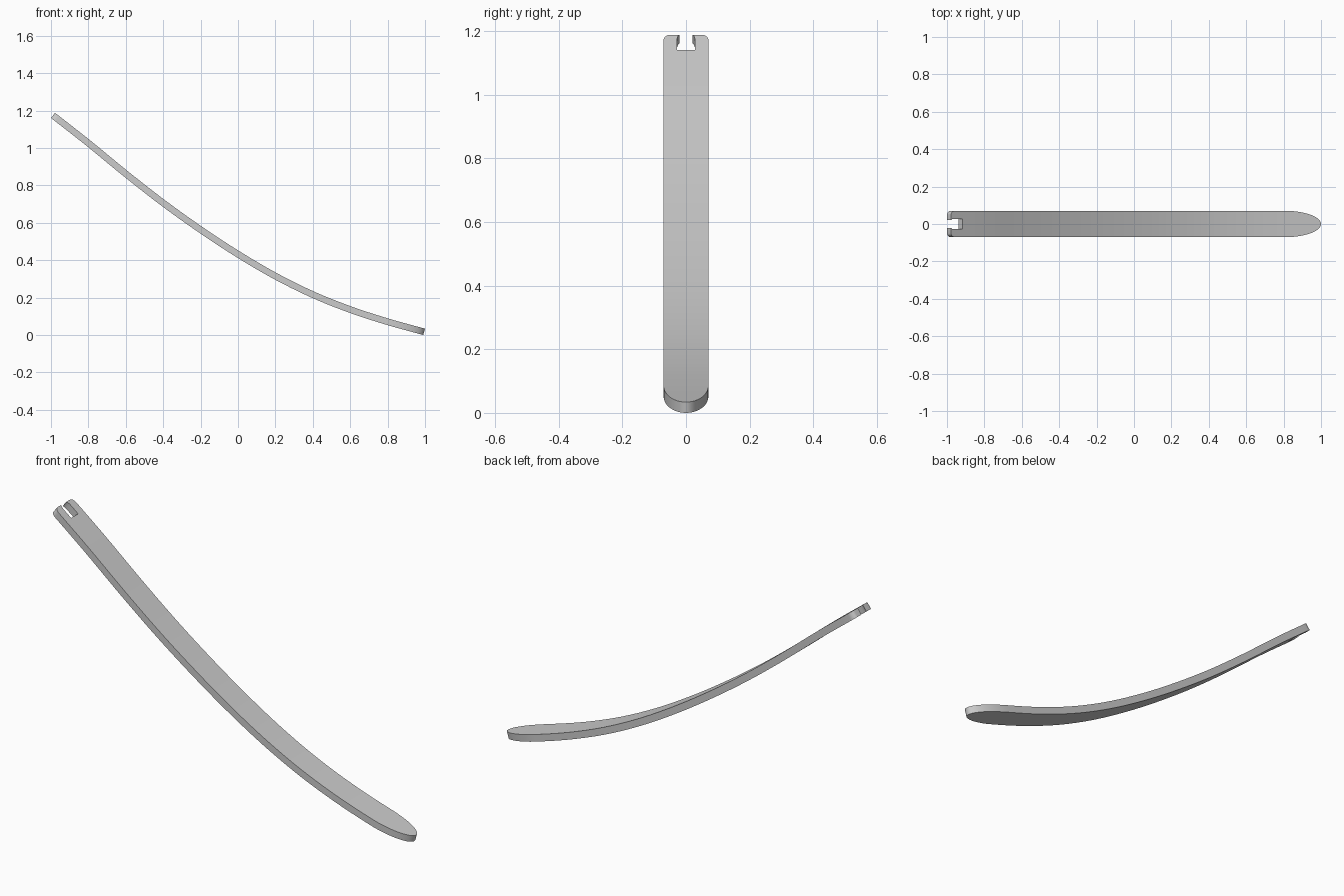
import bpy, bmesh, math
from mathutils import Vector

if "Cube" in bpy.data.objects:
    bpy.data.objects.remove(bpy.data.objects["Cube"])

THICK, HALF_W, SLOT_W, SLOT_L = 0.035, 0.0705, 0.028, 0.077
ROUND_L, ROUND_W, TIP_L = 0.028, 0.02, 0.20

# centre line seen from the front (x, z)
PATH = [(-0.989, 1.174), (-0.8, 1.026), (-0.6, 0.862), (-0.4, 0.706), (-0.2, 0.563),
        (0, 0.432), (0.2, 0.315), (0.4, 0.216), (0.6, 0.136), (0.8, 0.071), (0.995, 0.017)]


def smooth_path(pts, n=20):
    """Catmull-Rom curve through the points."""
    p = [Vector(q) for q in pts]
    p = [2 * p[0] - p[1]] + p + [2 * p[-1] - p[-2]]
    out = []
    for i in range(1, len(p) - 2):
        a, b, c, d = p[i - 1:i + 3]
        for k in range(n):
            t = k / n
            out.append(0.5 * (2 * b + (c - a) * t + (2 * a - 5 * b + 4 * c - d) * t * t
                              + (3 * b - a - 3 * c + d) * t ** 3))
    return out + [p[-2]]


curve = smooth_path(PATH)
dist = [0.0]
for a, b in zip(curve, curve[1:]):
    dist.append(dist[-1] + (b - a).length)
total = dist[-1]


def frame(s):
    """Point and upward normal at arc length s."""
    i = max(k for k in range(len(dist) - 1) if dist[k] <= s + 1e-9)
    a, b = curve[i], curve[i + 1]
    t = (b - a).normalized()
    return a + t * (s - dist[i]), Vector((-t.y, t.x))


def half_width(s):
    if s < ROUND_L:                       # rounded shoulders at the slotted end
        k = 1 - s / ROUND_L
        return HALF_W - ROUND_W * (1 - math.sqrt(1 - k * k))
    k = max(0, 1 - (total - s) / TIP_L)   # elliptical tip
    return HALF_W * math.sqrt(max(0, 1 - k * k))


# stations along the strip: shoulders, slot, body, tip
shoulder = [ROUND_L * (1 - math.cos(i * math.pi / 12)) for i in range(7)]
body = [SLOT_L + (total - TIP_L - SLOT_L) * i / 48 for i in range(49)]
tip = [total - TIP_L + TIP_L * math.sin(i * math.pi / 40) for i in range(1, 21)]
stations = shoulder + body + tip

bm = bmesh.new()
rows = []
for s in stations:
    p, n = frame(s)
    w = half_width(s)
    inner = min(SLOT_W, w * 0.4)
    rows.append([[bm.verts.new((p.x + n.x * h, y, p.y + n.y * h))
                  for y in (-w, -inner, inner, w)] for h in (THICK / 2, -THICK / 2)])

for s, (t0, b0), (t1, b1) in zip(stations, rows, rows[1:]):
    in_slot = s < SLOT_L - 1e-6
    for j in range(3):
        if in_slot and j == 1:
            continue
        bm.faces.new((t0[j], t1[j], t1[j + 1], t0[j + 1]))
        bm.faces.new((b0[j], b0[j + 1], b1[j + 1], b1[j]))
    for j in ((0, 1, 2, 3) if in_slot else (0, 3)):   # side walls and slot walls
        bm.faces.new((t0[j], b0[j], b1[j], t1[j]))

# prong ends and slot floor
k = len(shoulder)
for (t, b), j in ((rows[0], 0), (rows[0], 2), (rows[k], 1)):
    bm.faces.new((t[j], t[j + 1], b[j + 1], b[j]))

bmesh.ops.remove_doubles(bm, verts=bm.verts, dist=1e-5)
bmesh.ops.recalc_face_normals(bm, faces=bm.faces)
mesh = bpy.data.meshes.new("curved_strip")
bm.to_mesh(mesh)
bm.free()

grey = bpy.data.materials.new("plain grey")
grey.diffuse_color = (0.6, 0.6, 0.6, 1)
grey.use_nodes = True
grey.node_tree.nodes["Principled BSDF"].inputs["Base Color"].default_value = grey.diffuse_color
mesh.materials.append(grey)
strip = bpy.data.objects.new("curved_strip", mesh)
bpy.context.collection.objects.link(strip)
bpy.context.view_layer.objects.active = strip
strip.select_set(True)
bpy.ops.object.shade_smooth_by_angle(angle=math.radians(30))
